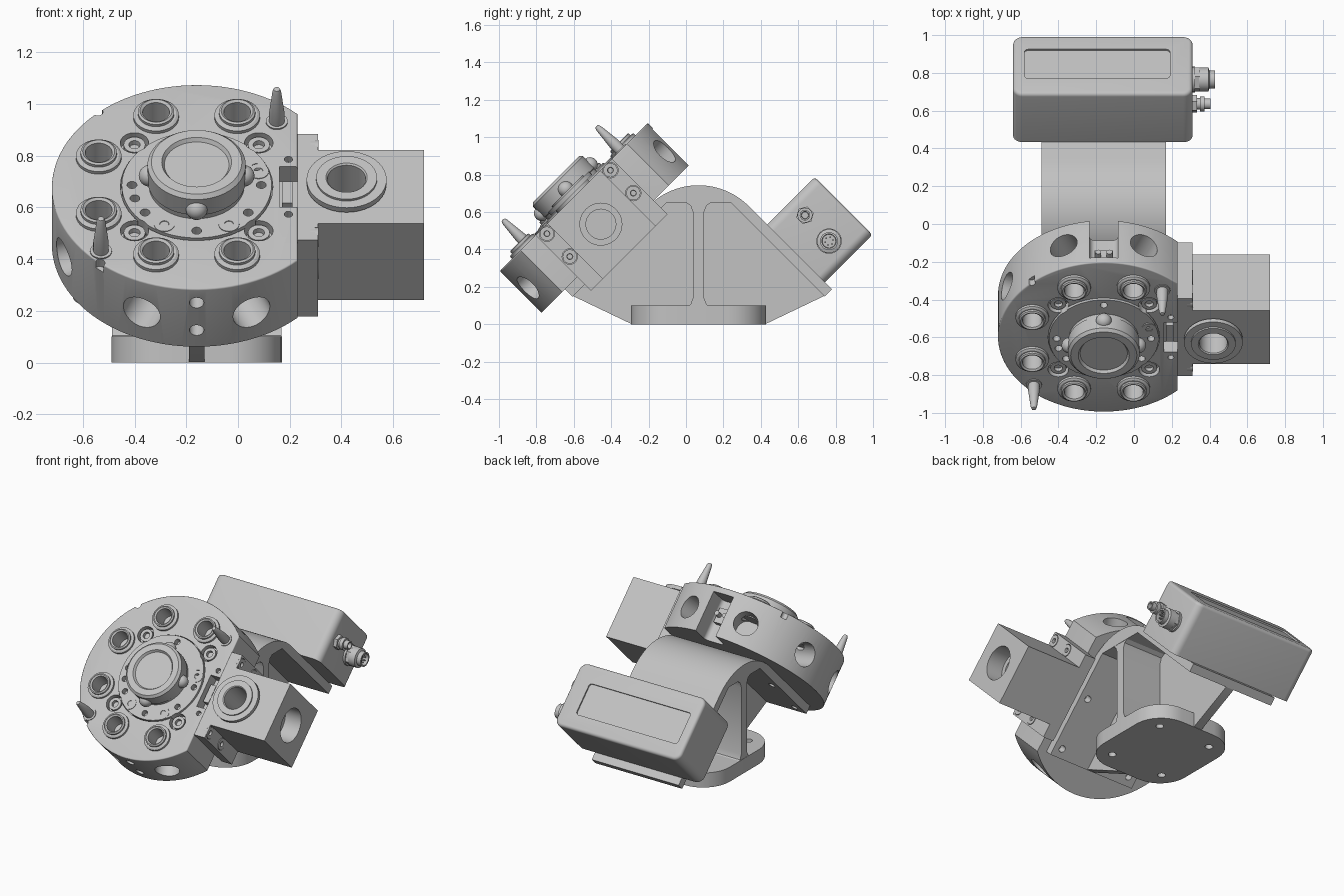
import bpy, bmesh
from math import sin, cos, pi, radians, acos
from mathutils import Matrix, Vector

if "Cube" in bpy.data.objects:
    bpy.data.objects.remove(bpy.data.objects["Cube"])

grey = bpy.data.materials.new("machined_grey")
grey.use_nodes = True
grey.diffuse_color = (0.54, 0.54, 0.54, 1)
grey.node_tree.nodes["Principled BSDF"].inputs["Base Color"].default_value = (0.54, 0.54, 0.54, 1)

# Working frames: tilted tool face, tilted box seat, and side profile (y, z, x)
TOOL = Matrix.Translation((-0.16, -0.6, 0.68)) @ Matrix.Rotation(pi / 4, 4, 'X')
SEAT = Matrix.Translation((-0.165, 0.588, 0.378)) @ Matrix.Rotation(-pi / 4, 4, 'X')
SIDE = Matrix(((0, 0, 1, -0.16), (1, 0, 0, 0.067), (0, 1, 0, 0), (0, 0, 0, 1)))
WORLD = Matrix.Translation((-0.16, 0.067, 0))
X, Y, Z = Vector((1, 0, 0)), Vector((0, 1, 0)), Vector((0, 0, 1))


def finish(name, bm, frame):
    bmesh.ops.recalc_face_normals(bm, faces=bm.faces)
    bm.transform(frame)
    mesh = bpy.data.meshes.new(name)
    bm.to_mesh(mesh)
    bm.free()
    mesh.materials.append(grey)
    ob = bpy.data.objects.new(name, mesh)
    bpy.context.collection.objects.link(ob)
    return ob


def lathe(name, profile, frame, loc=(0, 0, 0), axis=Z, n=40):
    """Revolve (radius, height) points around an axis at loc."""
    bm = bmesh.new()
    vs = [bm.verts.new((r, 0, h)) for r, h in profile]
    es = [bm.edges.new(p) for p in zip(vs, vs[1:])]
    bmesh.ops.spin(bm, geom=vs + es, cent=(0, 0, 0), axis=Z, angle=2 * pi, steps=n, use_merge=False)
    bmesh.ops.remove_doubles(bm, verts=bm.verts, dist=1e-5)
    turn = axis.to_track_quat('Z', 'Y').to_matrix().to_4x4()
    return finish(name, bm, frame @ Matrix.Translation(loc) @ turn)


def rod(name, r, h0, h1, frame, loc=(0, 0, 0), axis=Z, n=40):
    return lathe(name, [(0, h0), (r, h0), (r, h1), (0, h1)], frame, loc, axis, n)


def prism(name, pts, h0, h1, frame, bevel=0):
    bm = bmesh.new()
    face = bm.faces.new([bm.verts.new((x, y, h0)) for x, y in pts])
    ext = bmesh.ops.extrude_face_region(bm, geom=[face])
    top = [v for v in ext["geom"] if isinstance(v, bmesh.types.BMVert)]
    bmesh.ops.translate(bm, verts=top, vec=(0, 0, h1 - h0))
    if bevel:
        rim = [e for e in bm.edges if all(v in top for v in e.verts)]
        bmesh.ops.bevel(bm, geom=rim, offset=bevel, segments=4, profile=0.5, affect='EDGES')
    return finish(name, bm, frame)


def rect(x0, x1, y0, y1, r=0, n=8):
    if not r:
        return [(x0, y0), (x1, y0), (x1, y1), (x0, y1)]
    corners = [(x1 - r, y1 - r), (x0 + r, y1 - r), (x0 + r, y0 + r), (x1 - r, y0 + r)]
    return [(cx + r * cos((k + i / n) * pi / 2), cy + r * sin((k + i / n) * pi / 2))
            for k, (cx, cy) in enumerate(corners) for i in range(n + 1)]


def cut(ob, cutters):
    for c in cutters:
        m = ob.modifiers.new("cut", 'BOOLEAN')
        m.operation, m.solver, m.object = 'DIFFERENCE', 'EXACT', c
    dg = bpy.context.evaluated_depsgraph_get()
    mesh = bpy.data.meshes.new_from_object(ob.evaluated_get(dg))
    ob.modifiers.clear()
    ob.data = mesh
    for c in cutters:
        bpy.data.objects.remove(c)


def polar(r, deg, z=0):
    return Vector((r * cos(radians(deg)), r * sin(radians(deg)), z))


PORTS = [67.5 + 45 * k for k in range(6)]
SCREWS = [45, 135, 225, 315]
PINHOLES = [0, 180, 197, 217, 270, 323, 23, 90]

# Tool disc with a flat on its left side
a = acos(0.39 / 0.56)
arc = [a + (2 * pi - 2 * a) * i / 80 for i in range(81)]
disc = prism("tool_disc", [(0.56 * cos(t), 0.56 * sin(t)) for t in arc], -0.315, 0, TOOL, 0.007)
cuts = [rod("c", 0.295, -0.05, 0.1, TOOL)]
for d in PORTS:
    cuts.append(rod("c", 0.077, -0.22, 0.1, TOOL, polar(0.56, d, -0.17), polar(1, d)))
    cuts.append(rod("c", 0.062, -0.12, 0.1, TOOL, polar(0.41, d)))
for d in SCREWS:
    cuts.append(rod("c", 0.055, -0.045, 0.1, TOOL, polar(0.34, d)))
for h in (-0.075, -0.225):
    cuts.append(rod("c", 0.028, -0.08, 0.1, TOOL, (0, -0.56, h), -Y))
for d in (133, 228):
    cuts.append(rod("c", 0.02, -0.04, 0.1, TOOL, polar(0.56, d)))
cuts.append(prism("c", rect(-0.075, 0.075, 0.41, 0.7, 0.03), -0.4, -0.04, TOOL))
cuts.append(prism("c", rect(0.32, 0.5, -0.11, 0.11), -0.08, 0.1, TOOL))
for v in (-0.15, 0.15):
    cuts.append(rod("c", 0.016, -0.03, 0.1, TOOL, (0.355, v, 0)))
cut(disc, cuts)

# Central hub on its shallow ring, with locking balls
hub = lathe("hub", [(0, -0.05), (0.29, -0.05), (0.29, 0.01), (0.185, 0.01), (0.185, 0.03), (0.19, 0.035),
                    (0.19, 0.12), (0.175, 0.135), (0.135, 0.135), (0.125, 0.12), (0, 0.12)], TOOL, n=64)
cuts = [rod("c", 0.055, -0.045, 0.1, TOOL, polar(0.34, d)) for d in SCREWS]
cuts += [rod("c", 0.019, -0.03, 0.1, TOOL, polar(0.25, d)) for d in PINHOLES]
cut(hub, cuts)
ball = [(0.042 * sin(pi * i / 12), -0.042 * cos(pi * i / 12)) for i in range(13)]
for d in (0, 90, 180, 270):
    lathe("locking_ball", ball, TOOL, polar(0.182, d, 0.06), n=24)
for d in (240, 300, 17):
    lathe("ring_screw", [(0, -0.02), (0.04, -0.02), (0.04, 0.013), (0.018, 0.013), (0.014, 0), (0, 0)],
          TOOL, polar(0.25, d), n=24)

# Stepped bushings, disc screws and guide pins
for d in PORTS:
    lathe("bushing", [(0.062, -0.03), (0.088, -0.01), (0.088, 0.014), (0.078, 0.02), (0.07, 0.02), (0.07, 0.032),
                      (0.062, 0.037), (0.052, 0.03), (0.05, -0.08), (0, -0.085), (0, -0.1), (0.06, -0.1),
                      (0.062, -0.03)], TOOL, polar(0.41, d))
for d in SCREWS:
    lathe("disc_screw", [(0, -0.05), (0.042, -0.05), (0.042, -0.01), (0.022, -0.01), (0.02, -0.03), (0, -0.03)],
          TOOL, polar(0.34, d), n=24)
for x, v in ((0.31, 0.354), (-0.37, -0.354)):
    lathe("guide_pin", [(0, -0.02), (0.042, -0.02), (0.042, 0.006), (0.03, 0.006), (0.03, 0.05), (0.017, 0.165),
                        (0.012, 0.18), (0, 0.183)], TOOL, (x, v, 0), n=24)

# Small plugs inside the two slots
prism("edge_plug", rect(0.33, 0.37, -0.06, 0.06), -0.08, -0.03, TOOL)
prism("rim_plug", rect(-0.05, 0.05, 0.4, 0.45), -0.2, -0.1, TOOL)
for x in (-0.03, 0.03):
    rod("rim_plug_stud", 0.016, 0, 0.04, TOOL, (x, 0.45, -0.15), Y, 16)

# Side module: mounting plate, bored block, boss and screws
plate = prism("module_plate", rect(0.39, 0.47, -0.29, 0.29), -0.42, 0, TOOL)
heads = [(0.47, s * 0.24, h) for s in (-1, 1) for h in (-0.037, -0.21)]
cut(plate, [rod("c", 0.041, -0.012, 0.1, TOOL, p, X, 24) for p in heads])
for p in heads:
    lathe("module_screw", [(0, -0.03), (0.038, -0.03), (0.038, 0.002), (0.016, 0.002), (0.014, -0.012), (0, -0.012)],
          TOOL, p, X, 24)
block = prism("module_block", rect(0.47, 0.88, -0.2, 0.2), -0.42, 0, TOOL)
cut(block, [rod("c", 0.112, -0.12, 0.1, TOOL, (0.88, 0, -0.205), X),
            rod("c", 0.08, -0.2, 0.1, TOOL, (0.88, 0, -0.205), X),
            rod("c", 0.074, -0.2, 0.1, TOOL, (0.58, 0, 0))])
lathe("module_boss", [(0.074, -0.01), (0.12, -0.01), (0.12, 0.015), (0.155, 0.015), (0.155, 0.04), (0.118, 0.04),
                      (0.118, 0.05), (0.08, 0.05), (0.074, 0.044), (0.074, -0.01)], TOOL, (0.58, 0, 0))

# Bracket: arched strap, web, cross rib and base
arch = [(0.38 * cos(t), 0.363 + 0.38 * sin(t)) for t in [radians(135 - 90 * i / 24) for i in range(25)]]
inner = [(0.17, 0.652), (-0.17, 0.652)]
strap = prism("bracket_strap", [(-0.713, 0.187)] + arch + [(0.713, 0.187), (0.674, 0.148)] + inner +
              [(-0.674, 0.148)], -0.33, 0.33, SIDE)
flange_holes = [rod("c", 0.022, -0.5, -0.25, TOOL, (x, v, 0), Z, 20) for x in (-0.27, 0.27) for v in (-0.32, 0.03)]
cut(strap, flange_holes)
prism("bracket_web", [(-0.36, 0.002), (0.36, 0.002), (0.68, 0.155), (0.18, 0.66), (-0.18, 0.66), (-0.68, 0.155)],
      -0.03, 0.03, SIDE)
half = [(0.07, 0.09), (0.043, 0.105), (0.03, 0.14), (0.03, 0.6), (0.043, 0.635), (0.08, 0.66)]
prism("bracket_rib", half + [(-x, z) for x, z in reversed(half)], -0.328, 0.328, SIDE)
base = prism("bracket_base", rect(-0.33, 0.33, -0.36, 0.36, 0.2), 0, 0.1, WORLD)
cut(base, [rod("c", 0.025, -0.1, 0.2, WORLD, (x, y, 0), Z, 20) for x in (-0.2, 0.2) for y in (-0.23, 0.23)])

# Rear control box with a recessed panel
box = prism("control_box", rect(-0.475, 0.475, -0.219, 0.219, 0.05), 0, 0.36, SEAT, 0.02)
cut(box, [prism("c", rect(-0.415, 0.355, -0.1, 0.117, 0.02), 0.35, 0.5, SEAT)])

# Cable sockets on the box
lathe("large_socket", [(0, 0), (0.068, 0), (0.068, 0.015), (0.05, 0.015), (0.05, 0.035), (0.064, 0.035),
                       (0.064, 0.085), (0.048, 0.09), (0.048, 0.12), (0.038, 0.12), (0.036, 0.08), (0, 0.08)],
      SEAT, (0.474, 0.078, 0.172), X, 24)
rod("large_socket_nut", 0.066, 0.012, 0.04, SEAT, (0.474, 0.078, 0.172), X, 6)
rod("small_socket_nut", 0.048, 0, 0.025, SEAT, (0.474, -0.111, 0.179), X, 6)
lathe("small_socket", [(0, 0), (0.03, 0), (0.03, 0.04), (0.04, 0.04), (0.04, 0.065), (0.028, 0.065), (0.028, 0.095),
                       (0.02, 0.095), (0.018, 0.06), (0, 0.06)], SEAT, (0.474, -0.111, 0.179), X, 24)
for k in range(6):
    rod("socket_contact", 0.005, 0.07, 0.11, SEAT, Vector((0.474, 0.078, 0.172)) +
        Vector((0, 0.022 * cos(k * pi / 3), 0.022 * sin(k * pi / 3))), X, 8)

# Smooth round surfaces, keep machined edges crisp
for ob in bpy.context.scene.objects:
    ob.select_set(ob.type == 'MESH')
    if ob.type == 'MESH':
        bpy.context.view_layer.objects.active = ob
bpy.ops.object.shade_smooth_by_angle(angle=radians(30))
